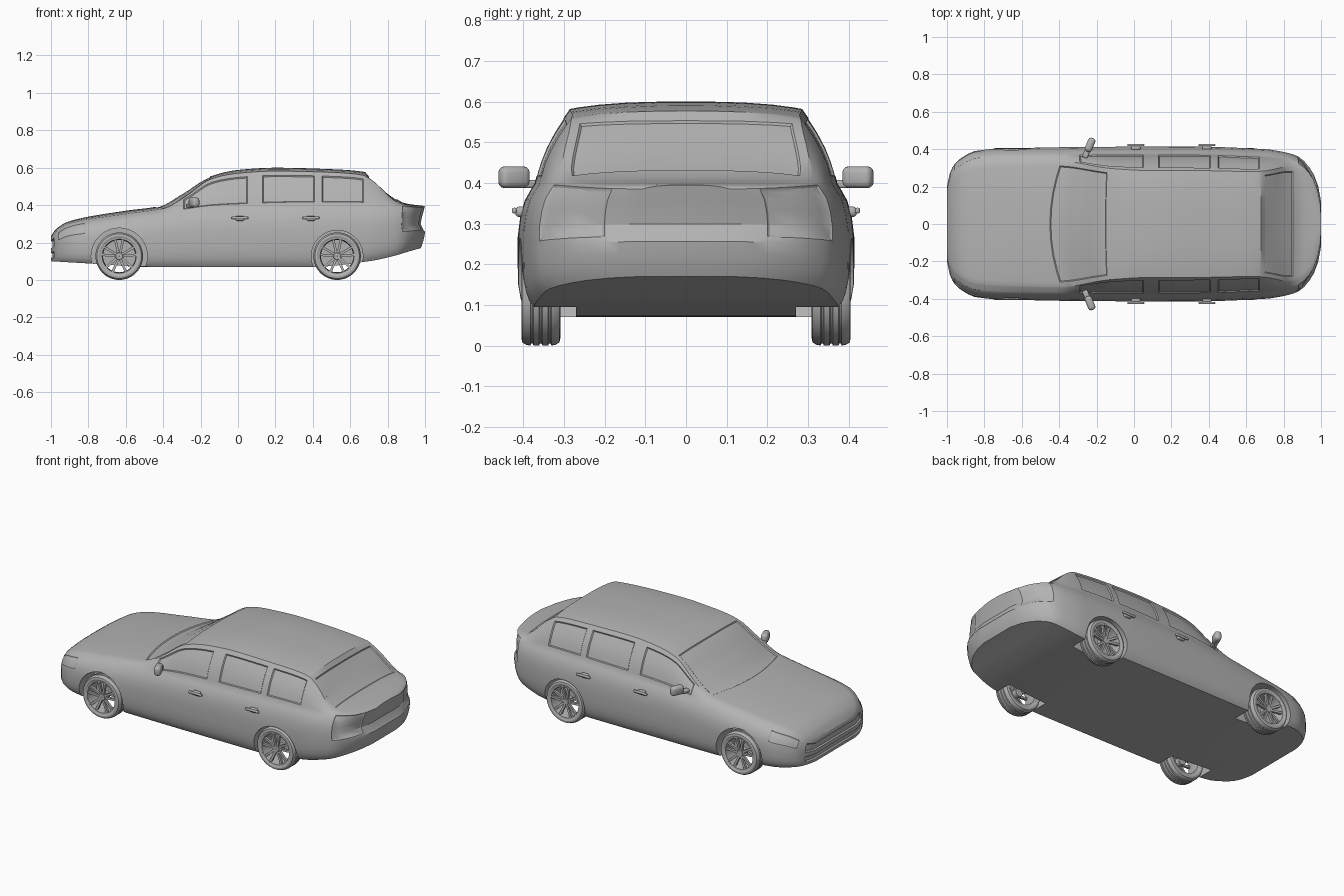
import bpy, bmesh, math
from mathutils import Matrix, Vector

if "Cube" in bpy.data.objects:
    bpy.data.objects.remove(bpy.data.objects["Cube"])

paint = bpy.data.materials.new("plain grey")
paint.use_nodes = True
grey = (0.45, 0.45, 0.45, 1)
paint.diffuse_color = grey
paint.node_tree.nodes["Principled BSDF"].inputs["Base Color"].default_value = grey


def finish(name, bm, angle=30):
    bmesh.ops.recalc_face_normals(bm, faces=bm.faces)
    mesh = bpy.data.meshes.new(name)
    bm.to_mesh(mesh)
    bm.free()
    mesh.materials.append(paint)
    obj = bpy.data.objects.new(name, mesh)
    bpy.context.collection.objects.link(obj)
    smooth(obj, angle)
    return obj


def smooth(obj, angle=30):
    bpy.ops.object.select_all(action='DESELECT')
    obj.select_set(True)
    bpy.context.view_layer.objects.active = obj
    bpy.ops.object.shade_smooth_by_angle(angle=math.radians(angle))


def curve(*pts):
    """Smooth curve through the points that never overshoots them."""
    d = [(b[1] - a[1]) / (b[0] - a[0]) for a, b in zip(pts, pts[1:])]
    m = [d[0]] + [2 * a * b / (a + b) if a * b > 0 else 0 for a, b in zip(d, d[1:])] + [d[-1]]

    def value(x):
        x = min(max(x, pts[0][0]), pts[-1][0])
        i = max(k for k in range(len(d)) if k == 0 or pts[k][0] <= x)
        (x0, y0), (x1, y1) = pts[i], pts[i + 1]
        h = x1 - x0
        t = (x - x0) / h
        return (y0 + h * m[i] * t + (3 * (y1 - y0) - h * (2 * m[i] + m[i + 1])) * t ** 2
                + (2 * (y0 - y1) + h * (m[i] + m[i + 1])) * t ** 3)
    return value


# Curves along the length of the car
width = curve((-1, .2), (-.985, .27), (-.96, .32), (-.92, .355), (-.85, .39), (-.7, .405), (-.3, .412),
              (.3, .414), (.7, .4), (.8, .385), (.88, .36), (.94, .3), (.98, .22), (1, .12))
floor = curve((-1, .1), (-.75, .085), (-.5, .07), (.4, .07), (.7, .1), (.9, .145), (1, .17))
belt = curve((-1, .215), (-.97, .245), (-.9, .285), (-.6, .335), (-.4, .365), (-.1, .385),
             (.5, .4), (.88, .395), (1, .385))
rail = curve((-1, .225), (-.97, .26), (-.9, .302), (-.6, .357), (-.45, .383), (-.3, .455), (-.15, .54),
             (0, .57), (.2, .582), (.5, .575), (.66, .562), (.72, .53), (.86, .41), (.9, .402), (1, .388))
crown = curve((-1, .235), (-.97, .275), (-.9, .315), (-.6, .37), (-.43, .393), (-.3, .463), (-.15, .553),
              (0, .588), (.2, .6), (.5, .592), (.68, .577), (.7, .553), (.86, .425), (.89, .41), (1, .395))
rail_in = curve((-1, .8), (-.46, .82), (-.13, .72), (.1, .69), (.6, .69), (.7, .71), (.86, .82), (1, .8))
flank = curve((0, .93), (.08, .97), (.3, 1), (.6, 1), (.85, .965), (1, .9))
tail_depth = curve((.15, .03), (.2, .012), (.255, 0), (.262, 0), (.278, .025), (.4, 0))

FLOOR = [0, .45, .8]
SIDE = [0, .06, .14, .25, .4, .46, .6, .75, .87, .95, 1]
GLASS = [.1, .3, .5, .7, .88, 1]
TOP = [.92, .75, .5, .25, 0]


def half_section(x):
    w, zb, ze, zr, zc = (f(x) for f in (width, floor, belt, rail, crown))
    yr = w * rail_in(x)
    pts = [(w * flank(0) * f, zb) for f in FLOOR]
    pts += [(w * flank(t), zb + t * (ze - zb)) for t in SIDE]
    ye = pts[-1][0]
    bulge = max(zr - ze, 0) * .07
    pts += [(ye + s * (yr - ye) + bulge * math.sin(math.pi * s), ze + s * (zr - ze)) for s in GLASS]
    pts += [(yr * f, zc - (zc - zr) * f ** 3) for f in TOP]
    return pts


def place(x, y, z):
    # sweep the windscreen base back at its corners, tuck the tail under its edge
    sweep = .06 * min(1, abs(y) / .33) ** 2 * max(0, 1 - abs(x + .45) / .35)
    tuck = tail_depth(z) * max(0, (x - .85) / .15)
    return x + sweep - tuck, y, z


# Body shell lofted from nose to tail
anchors = [-1, -.985, -.96, -.92, -.82, -.45, -.33, -.15, .05, .13, .41, .45, .67, .68, .7, .85, .88, .94, .985, 1]
stations = [-1]
for a, b in zip(anchors, anchors[1:]):
    n = max(1, round((b - a) / .03), 2 if abs(a) > .9 else 1)
    stations += [a + (b - a) * k / n for k in range(1, n + 1)]

bm = bmesh.new()
rings = []
for x in stations:
    half = half_section(x)
    ring = half + [(-y, z) for y, z in half[-2:0:-1]]
    rings.append([bm.verts.new(place(x, y, z)) for y, z in ring])
count = len(rings[0])
top = count // 2
patches = []
for a, b, x0, x1 in zip(rings, rings[1:], stations, stations[1:]):
    for j in range(count):
        k = (j + 1) % count
        face = bm.faces.new((a[j], a[k], b[k], b[j]))
        patches.append((face, (x0 + x1) / 2, j if j < top else count - 1 - j))
for ring, x in ((rings[0], -1.01), (rings[-1], 1.01)):
    for j in range(top):
        corners = [ring[j], ring[j + 1], ring[-j - 1], ring[-j]]
        unique = list(dict.fromkeys(corners))
        patches.append((bm.faces.new(unique), x, j))
bmesh.ops.recalc_face_normals(bm, faces=bm.faces)

# Recessed glass, lamps, grille and intake: x range, row range, depth
recesses = [(-.33, .05, 14, 17, .006), (.13, .41, 14, 17, .006), (.45, .67, 14, 17, .006),
            (-.45, -.15, 20, 23, .005), (.7, .85, 20, 23, .005),
            (-.96, -.82, 10, 12, .003), (.88, .985, 8, 12, .003),
            (-1.1, -.985, 9, 11, .008), (-1.1, -.985, 5, 6, .008)]
for x0, x1, k0, k1, depth in recesses:
    chosen = [f for f, x, k in patches if x0 < x < x1 and k0 <= k <= k1]
    bmesh.ops.inset_region(bm, faces=chosen, thickness=.005, depth=-depth,
                           use_even_offset=True, use_boundary=True)
body = finish("body_shell", bm)

# Wheel arches cut from the shell
AXLES = {"front": (-.635, .15), "rear": (.53, .138)}
HUB_Z = .127
for x, r in AXLES.values():
    for side in (-1, 1):
        bpy.ops.mesh.primitive_cylinder_add(vertices=48, radius=r, depth=.24,
                                            location=(x, side * .39, HUB_Z), rotation=(math.pi / 2, 0, 0))
        cutter = bpy.context.object
        cutter.name = "arch_cutter"
        cutter.hide_render = True
        cutter.data.materials.append(paint)
        bpy.context.view_layer.objects.active = body
        mod = body.modifiers.new("arch", 'BOOLEAN')
        mod.operation = 'DIFFERENCE'
        mod.solver = 'EXACT'
        mod.object = cutter
        # keep the cut ahead of any smoothing
        body.modifiers.move(len(body.modifiers) - 1, 0)
        bpy.ops.object.modifier_apply(modifier="arch")
        bpy.data.objects.remove(cutter)
smooth(body)


def lathe(bm, profile, steps=48):
    loops = []
    for i in range(steps):
        a = math.tau * i / steps
        loops.append([bm.verts.new((r * math.cos(a), y, r * math.sin(a))) for r, y in profile])
    n = len(profile)
    for i in range(steps):
        a, b = loops[i], loops[(i + 1) % steps]
        for j in range(n):
            bm.faces.new((a[j], a[(j + 1) % n], b[(j + 1) % n], b[j]))


# Tyre with three tread grooves
edge = [(.098, -.044), (.108, -.048), (.119, -.046), (.125, -.036)]
tread = []
for y in (-.022, 0, .022):
    tread += [(.127, y - .004), (.122, y - .002), (.122, y + .002), (.127, y + .004)]
bm = bmesh.new()
lathe(bm, edge + tread + [(r, -y) for r, y in reversed(edge)])
tyre = finish("tyre", bm)

# Rim with five split spokes and a hub
bm = bmesh.new()
lathe(bm, [(.099, -.044), (.091, -.043), (.088, -.03), (.086, .04), (.099, .044)])
lathe(bm, [(.001, -.036), (.018, -.036), (.024, -.03), (.024, .01), (.001, .01)], 20)
for i in range(5):
    for fork in (-1, 1):
        a = math.tau * i / 5 + math.pi / 2
        inner, outer = a + fork * .3, a + fork * .23
        p = Vector((.018 * math.cos(inner), -.027, .018 * math.sin(inner)))
        q = Vector((.091 * math.cos(outer), -.033, .091 * math.sin(outer)))
        along = (q - p).normalized()
        across = along.cross(Vector((0, 1, 0))).normalized()
        frame = Matrix((along, across, along.cross(across))).transposed().to_4x4()
        bmesh.ops.create_cube(bm, matrix=Matrix.Translation((p + q) / 2) @ frame
                              @ Matrix.Diagonal(((q - p).length, .013, .014, 1)))
rim = finish("rim", bm)

for end, (x, r) in AXLES.items():
    for side, label in ((-1, "right"), (1, "left")):
        for part in (tyre, rim):
            obj = bpy.data.objects.new(f"{end}_{label}_{part.name}", part.data)
            obj.location = (x, side * .357, HUB_Z)
            obj.rotation_euler.z = math.pi if side > 0 else 0
            bpy.context.collection.objects.link(obj)
for part in (tyre, rim):
    bpy.data.objects.remove(part)


def rounded_box(name, loc, size, turn=0, round_by=.3):
    bm = bmesh.new()
    bmesh.ops.create_cube(bm, matrix=Matrix.Diagonal((*size, 1)))
    bmesh.ops.bevel(bm, geom=bm.edges[:], offset=min(size) * round_by, segments=3, profile=.5, affect='EDGES')
    obj = finish(name, bm, 50)
    obj.location = loc
    obj.rotation_euler.z = turn
    return obj


# Door mirrors and handles on both sides
for side, label in ((-1, "right"), (1, "left")):
    rounded_box(f"{label}_mirror", (-.235, side * .423, .414), (.04, .078, .054), -side * .4, .4)
    rounded_box(f"{label}_mirror_stem", (-.255, side * .378, .397), (.03, .05, .02), -side * .4)
    for x, door in ((.01, "front"), (.39, "rear")):
        rounded_box(f"{label}_{door}_handle", (x, side * .422, .332), (.09, .012, .014), 0, .4)
        rounded_box(f"{label}_{door}_handle_base", (x, side * .407, .329), (.05, .026, .026), 0, .4)
